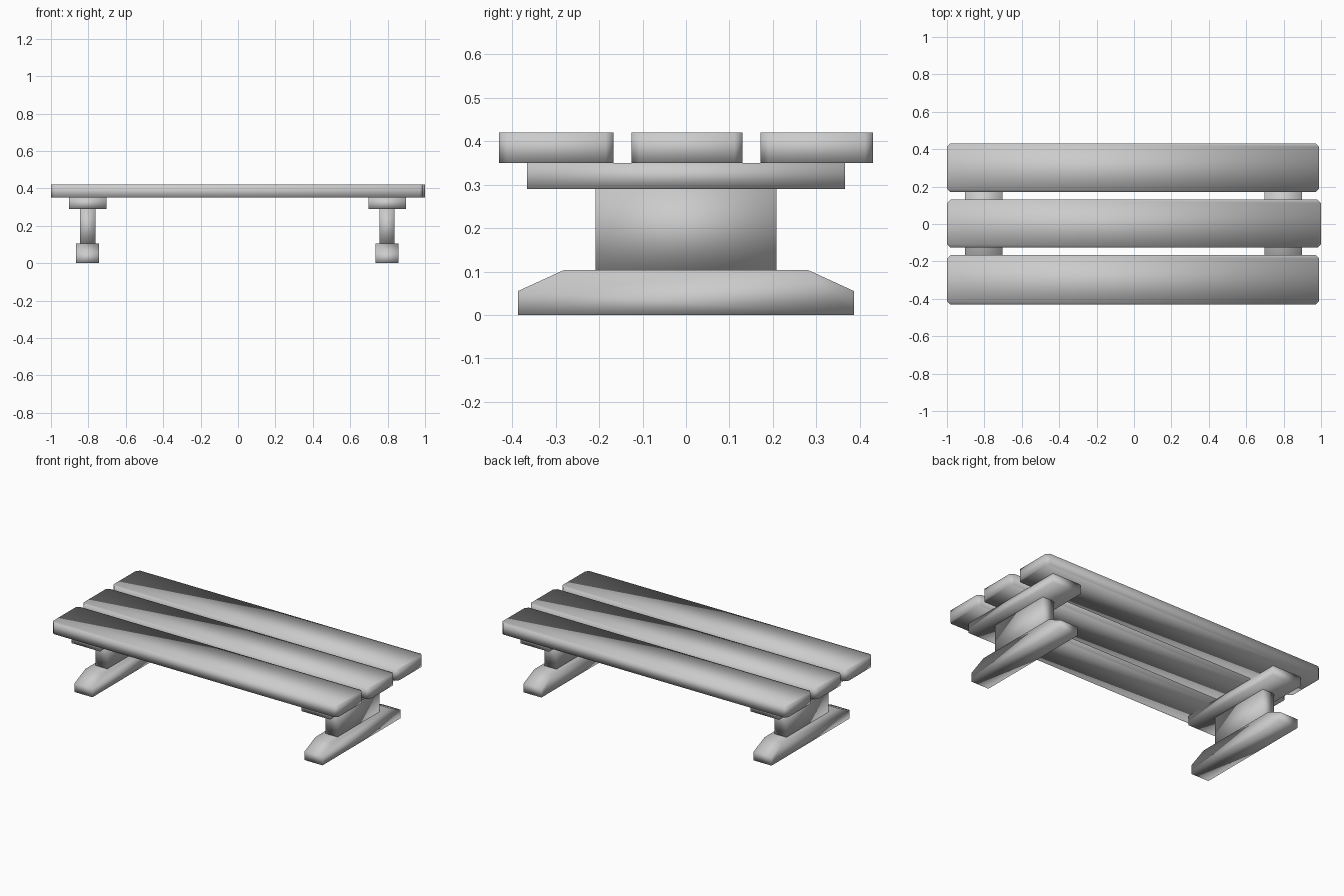
import bpy, bmesh

if "Cube" in bpy.data.objects:
    bpy.data.objects.remove(bpy.data.objects["Cube"])

wood = bpy.data.materials.new("plain grey")
wood.diffuse_color = (0.6, 0.6, 0.6, 1)
wood.use_nodes = True
wood.node_tree.nodes["Principled BSDF"].inputs["Base Color"].default_value = wood.diffuse_color


def prism(name, outline, axis, lo, hi):
    """Extrude a closed outline along x (outline in y, z) or z (outline in x, y)."""
    def point(a, b, t):
        return (t, a, b) if axis == "x" else (a, b, t)
    bm = bmesh.new()
    face = bm.faces.new([bm.verts.new(point(a, b, lo)) for a, b in outline])
    ext = bmesh.ops.extrude_face_region(bm, geom=[face])
    step = point(0, 0, hi - lo)
    bmesh.ops.translate(bm, vec=step,
                        verts=[v for v in ext["geom"] if isinstance(v, bmesh.types.BMVert)])
    bmesh.ops.recalc_face_normals(bm, faces=bm.faces)
    for f in bm.faces:
        f.smooth = True
    mesh = bpy.data.meshes.new(name)
    bm.to_mesh(mesh)
    bm.free()
    mesh.materials.append(wood)
    obj = bpy.data.objects.new(name, mesh)
    bpy.context.collection.objects.link(obj)
    return obj


def box_outline(a0, a1, b0, b1):
    return [(a0, b0), (a1, b0), (a1, b1), (a0, b1)]


def clipped_outline(x0, x1, y0, y1, c=0.018):
    return [(x0 + c, y0), (x1 - c, y0), (x1, y0 + c), (x1, y1 - c),
            (x1 - c, y1), (x0 + c, y1), (x0, y1 - c), (x0, y0 + c)]


# Three planks with clipped corners, the middle one slightly longer
for name, x1, y0, y1 in (("front_plank", 0.99, -0.43, -0.167),
                         ("middle_plank", 1.0, -0.125, 0.13),
                         ("back_plank", 0.99, 0.172, 0.43)):
    prism(name, clipped_outline(-1.0, x1, y0, y1), "z", 0.35, 0.42)

# Two trestles: sloped foot, upright post and crossbar
foot = [(-0.387, 0), (0.387, 0), (0.387, 0.055), (0.28, 0.104),
        (-0.28, 0.104), (-0.387, 0.055)]
for side, x in (("left", -0.804), ("right", 0.797)):
    prism(side + "_foot", foot, "x", x - 0.062, x + 0.062)
    prism(side + "_post", box_outline(-0.208, 0.208, 0.104, 0.29), "x", x - 0.041, x + 0.041)
    prism(side + "_crossbar", box_outline(-0.366, 0.366, 0.29, 0.35), "x", x - 0.1, x + 0.1)
